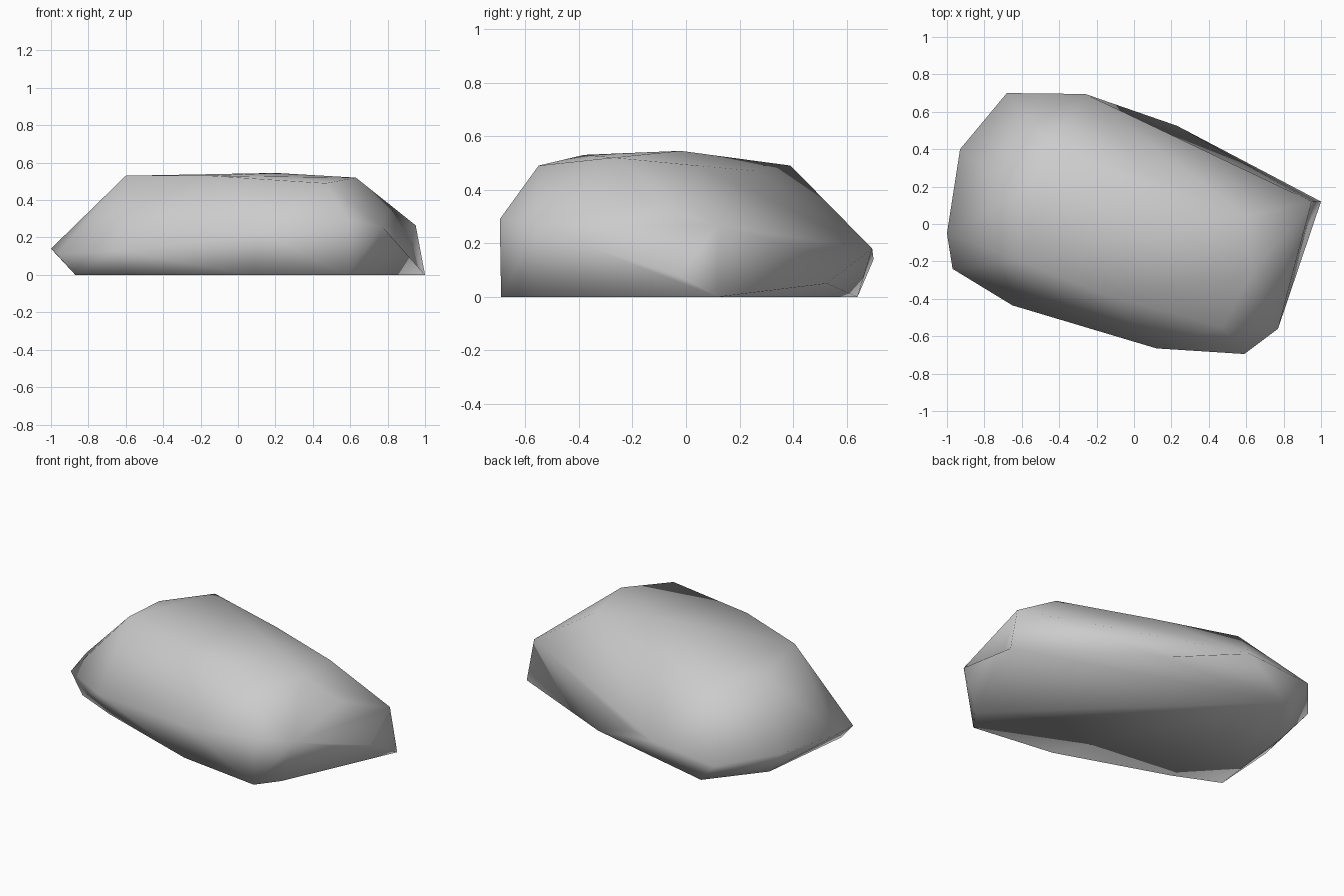
import bpy
import bmesh
from mathutils import Vector

if "Cube" in bpy.data.objects:
    bpy.data.objects.remove(bpy.data.objects["Cube"], do_unlink=True)

# Flat underside, listed around the boulder
BASE = [(1, .12), (-.55, .64), (-.8, .33), (-.87, -.27), (-.6, -.39),
        (.07, -.62), (.59, -.69), (.69, -.56)]

# Widest girdle of the stone
GIRDLE = [(.95, .12, .265), (.23, .525, .05), (-.26, .695, .18), (-.68, .7, .14),
          (-.93, .4, .17), (-1, -.05, .14), (-.97, -.24, .11), (-.65, -.435, .13),
          (.12, -.665, .22), (.59, -.695, .29), (.77, -.56, .26)]

# Crown of gently sloping facets
CROWN = [(.6, .04, .49), (.08, .26, .47), (-.43, .39, .49),
         (-.64, .15, .48), (-.6, -.2, .53), (-.15, -.38, .53), (.47, -.55, .49),
         (.63, -.27, .52), (.2, -.02, .545)]

# Shallow hollows: two ends of an edge and where its middle is pushed to
HOLLOWS = [(GIRDLE[1], GIRDLE[2], (-.02, .57, .14)),
           (GIRDLE[0], CROWN[-2], (.8, -.14, .355)),
           ((1, .12, 0), GIRDLE[-1], (.92, -.03, .08))]


def make_material(name, value):
    """Plain matte grey material."""
    material = bpy.data.materials.new(name)
    material.use_nodes = True
    colour = (value, value, value, 1)
    material.diffuse_color = colour
    shader = material.node_tree.nodes["Principled BSDF"]
    shader.inputs["Base Color"].default_value = colour
    shader.inputs["Roughness"].default_value = .9
    return material


def nearest(bm, point):
    """Mesh vertex closest to a point."""
    return min(bm.verts, key=lambda vert: (vert.co - Vector(point)).length)


def press_hollow(bm, start, end, target):
    """Divide the edge between two corners and push its middle inwards."""
    edge = bm.edges.get((nearest(bm, start), nearest(bm, end)))
    if edge:
        bmesh.ops.subdivide_edges(bm, edges=[edge], cuts=1)
        middle = (Vector(start) + Vector(end)) / 2
        nearest(bm, middle).co = target


# Boulder body wrapped around the three layers of corners
bm = bmesh.new()
for point in [(x, y, 0) for x, y in BASE] + GIRDLE + CROWN:
    bm.verts.new(point)
hull = bmesh.ops.convex_hull(bm, input=bm.verts[:])
unused = [item for item in hull["geom_interior"] if isinstance(item, bmesh.types.BMVert)]
bmesh.ops.delete(bm, geom=unused, context="VERTS")

# Weathered hollows and smooth surface
for start, end, target in HOLLOWS:
    press_hollow(bm, start, end, target)
bmesh.ops.recalc_face_normals(bm, faces=bm.faces[:])
for face in bm.faces:
    face.smooth = True

mesh = bpy.data.meshes.new("boulder")
bm.to_mesh(mesh)
bm.free()
mesh.materials.append(make_material("stone grey", .6))
boulder = bpy.data.objects.new("boulder", mesh)
bpy.context.collection.objects.link(boulder)
